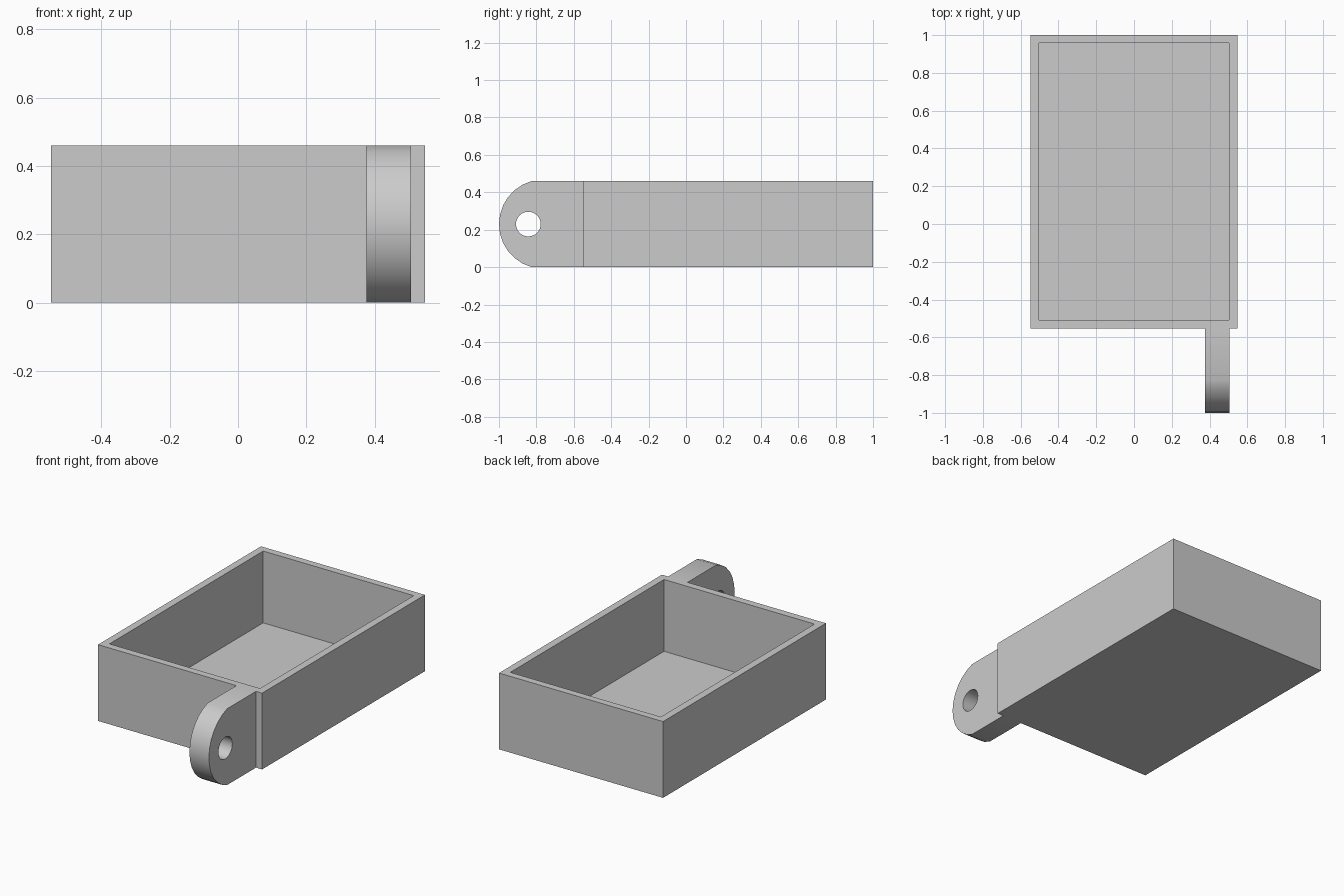
import bpy, bmesh, math

cube = bpy.data.objects.get("Cube")
if cube:
    bpy.data.objects.remove(cube, do_unlink=True)

HEIGHT = 0.46
MID = HEIGHT / 2

grey = bpy.data.materials.new("light grey")
grey.use_nodes = True
colour = (0.6, 0.6, 0.6, 1)
grey.diffuse_color = colour
grey.node_tree.nodes["Principled BSDF"].inputs["Base Color"].default_value = colour


def prism(name, outline, axis, start, end):
    """Extrude a flat outline along x or z into a solid."""
    bm = bmesh.new()
    place = (lambda a, b, t: (t, a, b)) if axis == "x" else (lambda a, b, t: (a, b, t))
    face = bm.faces.new([bm.verts.new(place(a, b, start)) for a, b in outline])
    moved = bmesh.ops.extrude_face_region(bm, geom=[face])["geom"]
    bmesh.ops.translate(bm, vec=place(0, 0, end - start),
                        verts=[v for v in moved if isinstance(v, bmesh.types.BMVert)])
    bmesh.ops.recalc_face_normals(bm, faces=bm.faces)
    mesh = bpy.data.meshes.new(name)
    bm.to_mesh(mesh)
    bm.free()
    mesh.materials.append(grey)
    obj = bpy.data.objects.new(name, mesh)
    bpy.context.collection.objects.link(obj)
    return obj


def rectangle(x, y0, y1):
    return [(-x, y0), (x, y0), (x, y1), (-x, y1)]


def arc(cy, r, a0, a1, steps):
    angles = [a0 + (a1 - a0) * i / steps for i in range(steps + 1)]
    return [(cy + r * math.cos(a), MID + r * math.sin(a)) for a in angles]


def combine(target, other, operation):
    mod = target.modifiers.new(operation.lower(), "BOOLEAN")
    mod.operation, mod.solver, mod.object = operation, "EXACT", other
    bpy.context.view_layer.objects.active = target
    bpy.ops.object.modifier_apply(modifier=mod.name)
    bpy.data.objects.remove(other, do_unlink=True)


# Open tray with thin walls and floor
tray = prism("tray", rectangle(0.547, -0.552, 1.0), "z", 0, HEIGHT)
cavity = prism("cavity", rectangle(0.502, -0.508, 0.957), "z", 0.027, HEIGHT + 0.1)
combine(tray, cavity, "DIFFERENCE")

# Rounded lug with a pivot hole, projecting from the front wall
radius = 0.239
sweep = math.asin(MID / radius)
nose = arc(radius - 1, radius, math.pi - sweep, math.pi + sweep, 12)
lug = prism("lug", [(-0.53, HEIGHT)] + nose + [(-0.53, 0)], "x", 0.376, 0.506)
hole = prism("hole", arc(-0.843, 0.066, 0, math.tau, 32)[:-1], "x", 0.3, 0.6)
combine(lug, hole, "DIFFERENCE")

# Join the lug to the tray as one body
combine(tray, lug, "UNION")
tray.name = "tray_with_lug"
bpy.ops.object.select_all(action="DESELECT")
tray.select_set(True)
bpy.context.view_layer.objects.active = tray
bpy.ops.object.shade_smooth_by_angle(angle=math.radians(35))
